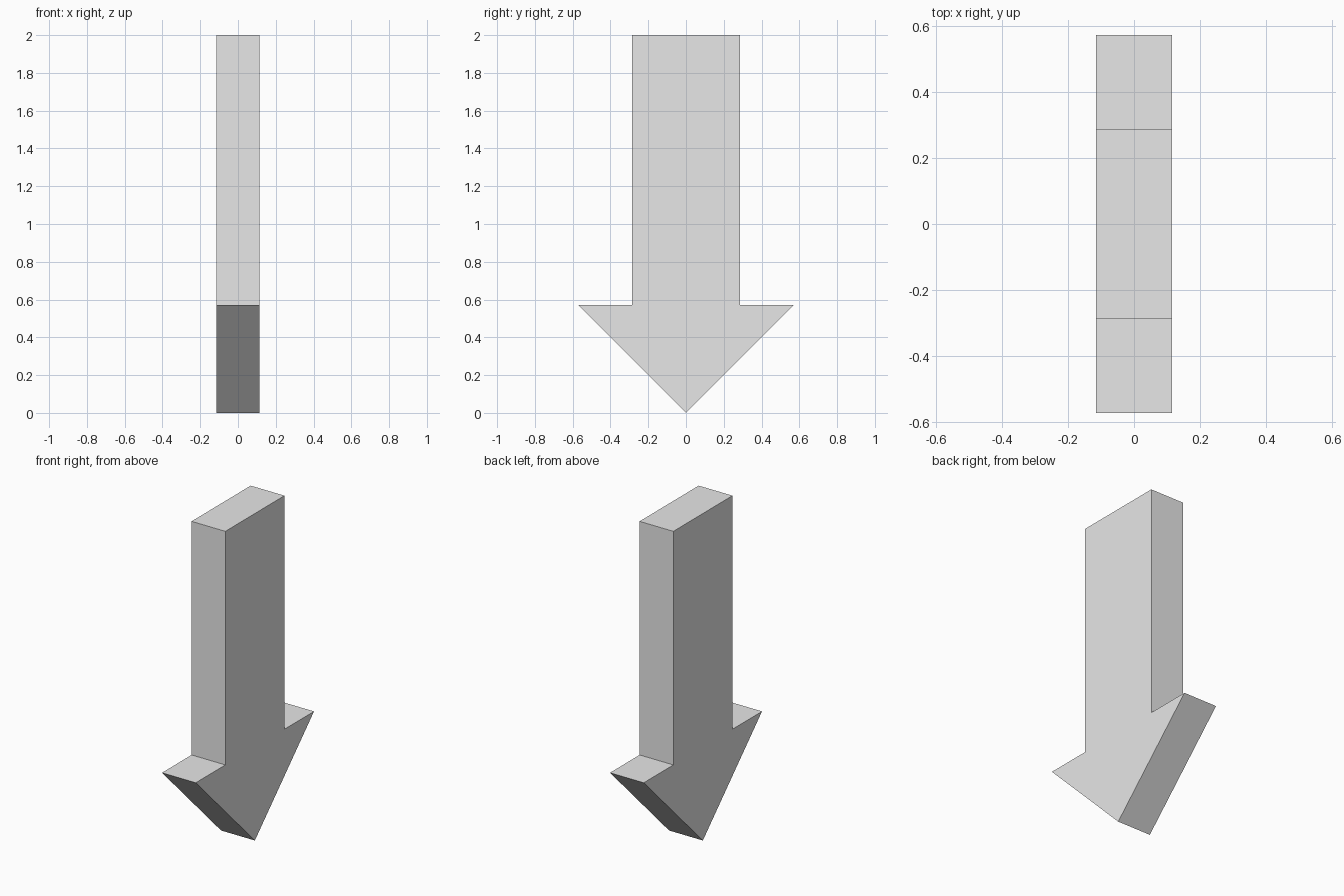
import bpy
import bmesh
from mathutils import Vector

cube = bpy.data.objects.get("Cube")
if cube:
    bpy.data.objects.remove(cube, do_unlink=True)

# Proportions: the arrow is seven units tall
UNIT = 2 / 7
HALF_THICKNESS = 0.4 * UNIT
HALF_SHAFT = UNIT
HALF_HEAD = 2 * UNIT
HEAD_TOP = 2 * UNIT
TOP = 7 * UNIT

# Plain grey material
grey = bpy.data.materials.new("light_grey")
grey.use_nodes = True
colour = (0.8, 0.8, 0.8, 1)
grey.diffuse_color = colour
grey.node_tree.nodes["Principled BSDF"].inputs["Base Color"].default_value = colour

# Half outline from the tip up, mirrored to close the profile
half = [(HALF_HEAD, HEAD_TOP), (HALF_SHAFT, HEAD_TOP), (HALF_SHAFT, TOP)]
outline = [(0, 0)] + half + [(-y, z) for y, z in reversed(half)]

# Extrude the profile through the thickness
bm = bmesh.new()
face = bm.faces.new([bm.verts.new((-HALF_THICKNESS, y, z)) for y, z in outline])
extruded = bmesh.ops.extrude_face_region(bm, geom=[face], use_keep_orig=True)
verts = [v for v in extruded["geom"] if isinstance(v, bmesh.types.BMVert)]
bmesh.ops.translate(bm, verts=verts, vec=Vector((2 * HALF_THICKNESS, 0, 0)))
bmesh.ops.recalc_face_normals(bm, faces=bm.faces[:])

mesh = bpy.data.meshes.new("down_arrow")
bm.to_mesh(mesh)
bm.free()
mesh.materials.append(grey)
arrow = bpy.data.objects.new("down_arrow", mesh)
bpy.context.collection.objects.link(arrow)
